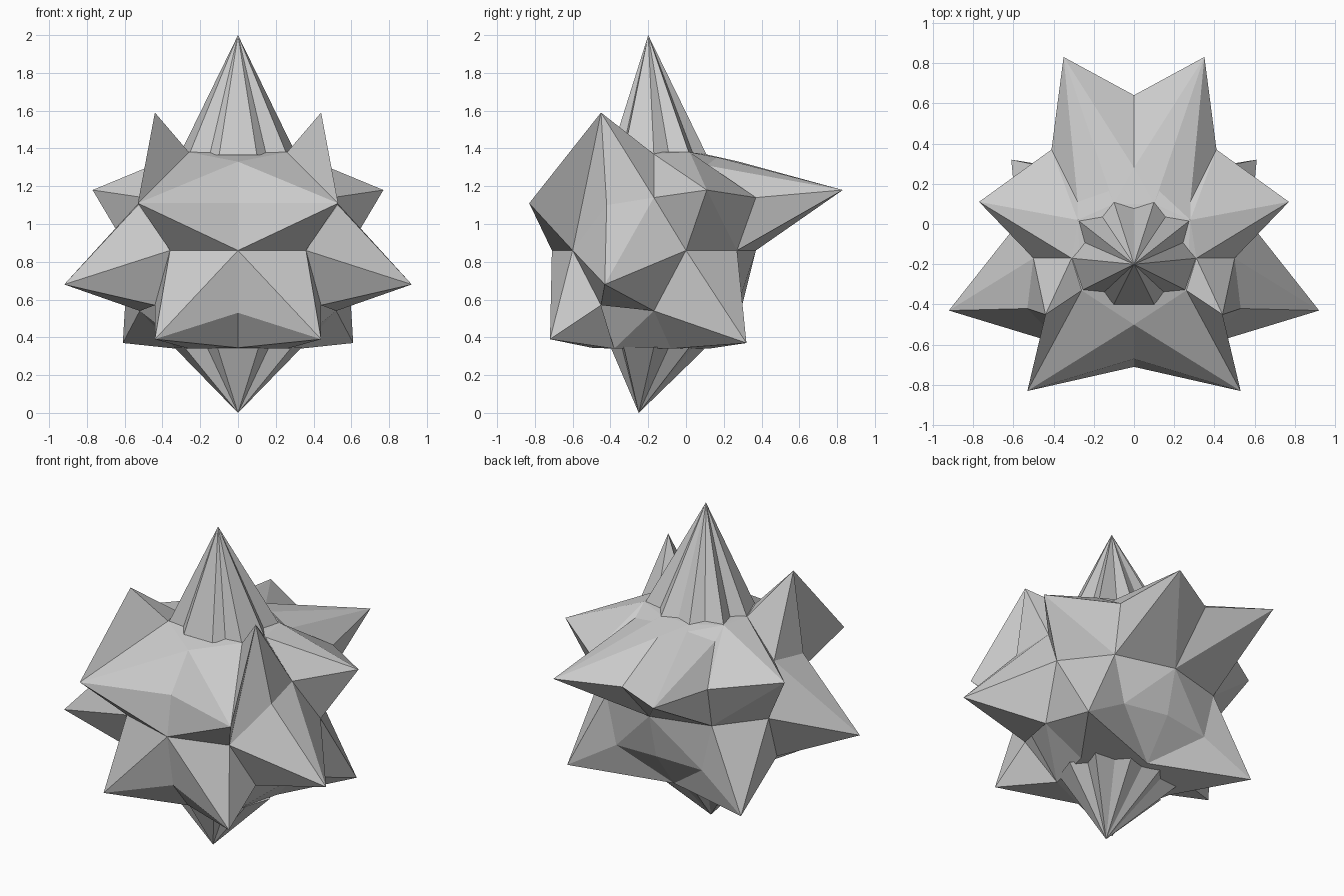
import bpy, bmesh

if "Cube" in bpy.data.objects:
    bpy.data.objects.remove(bpy.data.objects["Cube"])

# Valley points of the faceted body (right half)
V = dict(
    eq0=(0, -.71, .86), eq1=(.36, -.60, .86), eq3=(.58, 0, .86),
    eq4=(.37, .27, .86), eq5=(0, .37, .86),
    ridge_f=(0, -.67, 1.11), ridge_b=(0, .64, 1.15), chin=(0, -.65, .53),
    top_f=(0, -.50, 1.33), top_b=(0, .28, 1.33), top_s=(.28, .11, 1.31),
    crown_f=(.26, -.33, 1.38), crown_s=(.31, -.17, 1.37), crown_b=(.28, .02, 1.38),
    crown_r=(.10, .10, 1.37),
    notch=(.53, -.42, 1.10), side=(.50, -.17, 1.14), flank=(.41, .37, 1.14),
    low_f=(.44, -.45, .57), low_s=(.52, -.17, .54), low_b=(.30, .27, .56),
    rear=(0, .30, .58),
    foot_f=(.26, -.38, .34), foot_s=(.33, -.08, .34), foot_c=(0, -.50, .345),
    foot_b=(0, .12, .34))


def finish(name, bm, mirror=False):
    bmesh.ops.recalc_face_normals(bm, faces=bm.faces)
    me = bpy.data.meshes.new(name)
    bm.to_mesh(me)
    bm.free()
    ob = bpy.data.objects.new(name, me)
    bpy.context.collection.objects.link(ob)
    if mirror:
        mod = ob.modifiers.new("Mirror", 'MIRROR')
        mod.use_mirror_merge = False
    return ob


def hull(name, pts, mirror=False):
    bm = bmesh.new()
    vs = [bm.verts.new(p) for p in pts]
    res = bmesh.ops.convex_hull(bm, input=vs)
    junk = {g for k in ("geom_interior", "geom_unused") for g in res[k]
            if isinstance(g, bmesh.types.BMVert)}
    bmesh.ops.delete(bm, geom=list(junk), context='VERTS')
    return finish(name, bm, mirror)


def spike(name, tip, keys):
    hull(name, [tip] + [V[k] for k in keys.split()], True)


# Core body
half = [p for k, p in V.items() if k not in ("ridge_b", "chin", "low_f", "flank")]
hull("core", half + [(-x, y, z) for x, y, z in half if x])

# Mirrored spikes
wing = (.53, -.83, 1.11)
spike("front_upper_spike", wing, "ridge_f eq0 eq1 crown_f top_f")
ear = (.44, -.45, 1.59)
hull("ear_front", [ear, wing, V["crown_f"], V["eq1"]], True)
spike("ear_back", ear, "eq1 crown_f notch side crown_s")
spike("side_upper_spike", (.77, .11, 1.18),
      "eq3 eq4 flank top_s crown_b crown_s side")
spike("back_upper_spike", (.35, .83, 1.18),
      "eq5 ridge_b eq4 flank top_s top_b crown_r")
spike("side_lower_spike", (.92, -.43, .68), "eq1 notch side eq3 low_f low_s")
spike("front_lower_spike", (.44, -.72, .39),
      "eq0 eq1 low_f chin foot_f foot_c")
spike("back_lower_spike", (.61, .32, .37),
      "eq3 eq4 low_s low_b foot_s foot_b")


# Fluted cones at top and bottom
flutes = [(0, -.40), (.10, -.40), (.15, -.34), (.26, -.33), (.31, -.17),
          (.25, -.09), (.28, .02), (.16, .04), (.10, .11), (0, .08)]


def fluted_cone(name, tip, z, sx):
    ring = flutes + [(-x, y) for x, y in reversed(flutes) if x]
    bm = bmesh.new()
    vs = [bm.verts.new((x * sx, y, z)) for x, y in ring]
    t = bm.verts.new(tip)
    for a, b in zip(vs, vs[1:] + vs[:1]):
        bm.faces.new((a, b, t))
    bm.faces.new(vs)
    finish(name, bm)


fluted_cone("top_cone", (0, -.2, 2), 1.365, 1)
fluted_cone("bottom_cone", (0, -.25, 0), .35, 1.1)
